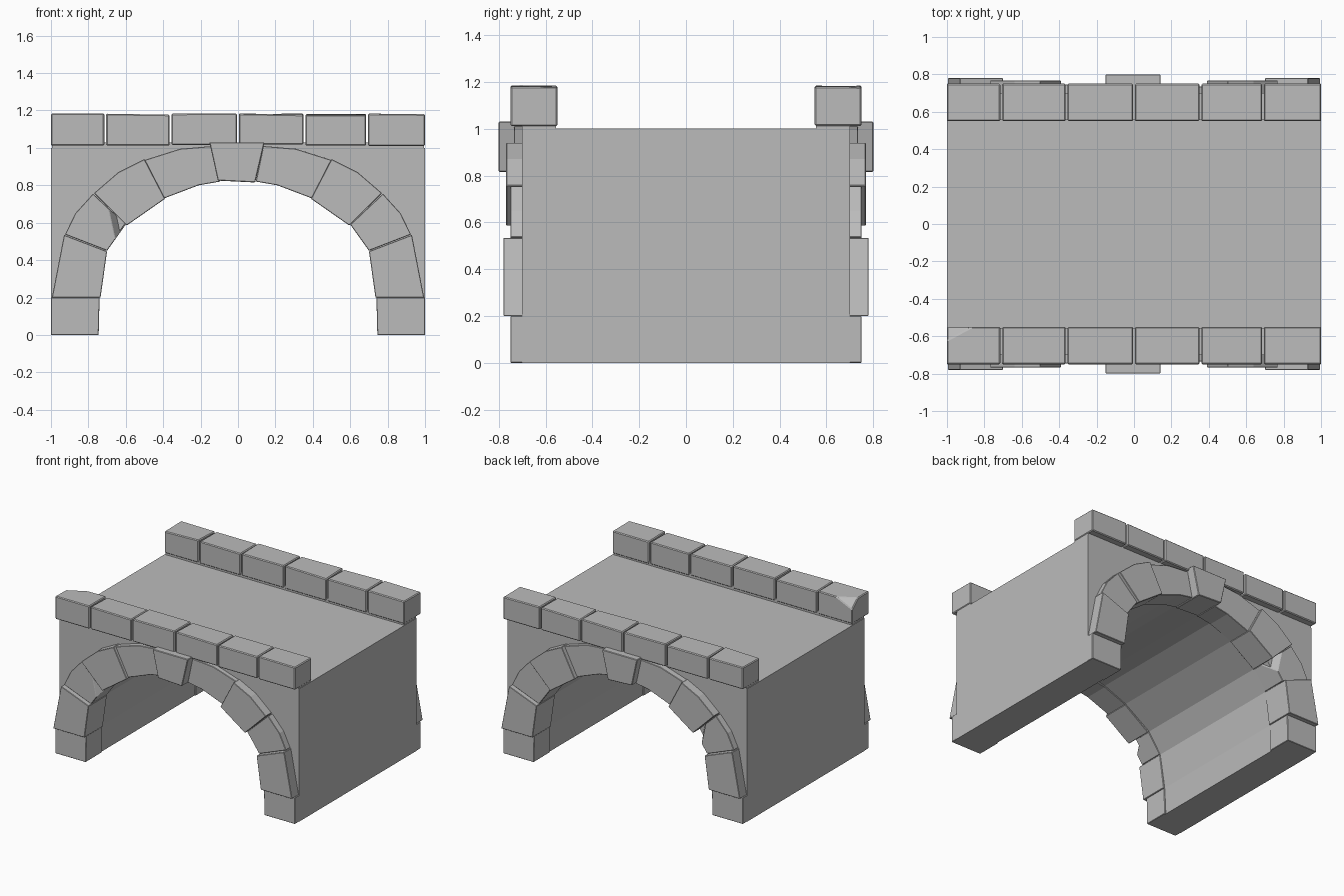
import bpy, bmesh, random
from mathutils import Vector

random.seed(4)
if "Cube" in bpy.data.objects:
    bpy.data.objects.remove(bpy.data.objects["Cube"], do_unlink=True)

GREY = (0.5, 0.5, 0.5, 1)
stone = bpy.data.materials.new("grey_stone")
stone.diffuse_color = GREY
stone.use_nodes = True
stone.node_tree.nodes["Principled BSDF"].inputs["Base Color"].default_value = GREY


def prism(name, profile, y0, y1, bevel=0.0, mirror=False, jitter=0.0, chip=None):
    """Extrude an x-z profile from y0 to y1; chip = three points of a plane, cut away on the given side."""
    bm = bmesh.new()
    face = bm.faces.new([bm.verts.new((x, y0, z)) for x, z in profile])
    ext = bmesh.ops.extrude_face_region(bm, geom=[face])
    new = [v for v in ext["geom"] if isinstance(v, bmesh.types.BMVert)]
    bmesh.ops.translate(bm, verts=new, vec=(0, y1 - y0, 0))
    bmesh.ops.recalc_face_normals(bm, faces=bm.faces)
    if jitter:
        top = max(z for x, z in profile)
        for v in bm.verts:
            if v.co.z > top - 0.001:
                v.co.z -= random.uniform(0, jitter)
    if chip:
        a, b, c, keep = [Vector(p) for p in chip]
        n = (b - a).cross(c - a).normalized()
        if n.dot(keep - a) > 0:
            n = -n
        cut = bmesh.ops.bisect_plane(bm, geom=bm.verts[:] + bm.edges[:] + bm.faces[:],
                                     plane_co=a, plane_no=n, clear_outer=True)
        edges = [e for e in cut["geom_cut"] if isinstance(e, bmesh.types.BMEdge)]
        bmesh.ops.holes_fill(bm, edges=edges)
        bmesh.ops.recalc_face_normals(bm, faces=bm.faces)
    mesh = bpy.data.meshes.new(name)
    bm.to_mesh(mesh)
    bm.free()
    mesh.materials.append(stone)
    ob = bpy.data.objects.new(name, mesh)
    bpy.context.collection.objects.link(ob)
    if bevel:
        mod = ob.modifiers.new("worn_edges", "BEVEL")
        mod.width, mod.segments = bevel, 1
    if mirror:
        mod = ob.modifiers.new("both_faces", "MIRROR")
        mod.use_axis = (False, True, False)
    return ob


# Bridge body with the arched tunnel
half = [(0.755, 0), (0.745, 0.2), (0.705, 0.45), (0.605, 0.595),
        (0.395, 0.735), (0.21, 0.81), (0.1, 0.83)]
tunnel = [(-x, z) for x, z in half] + half[::-1]
prism("bridge_body", [(-1, 1), (-1, 0)] + tunnel + [(1, 0), (1, 1)], -0.7, 0.7)

# Arch stones, drawn for the +x side and repeated on the other
arch = {
    "foot_stone": ([(0.745, 0), (1, 0), (1, 0.2), (0.74, 0.2)], 0.75, 0.75),
    "lower_arch_stone": ([(0.735, 0.2), (0.995, 0.2), (0.93, 0.535), (0.7, 0.447)], 0.78, 0.78),
    "middle_arch_stone": ([(0.7, 0.45), (0.925, 0.537), (0.87, 0.65), (0.775, 0.755), (0.6, 0.59)], 0.75, 0.75),
    "upper_arch_stone": ([(0.595, 0.585), (0.77, 0.758), (0.64, 0.87), (0.5, 0.94), (0.39, 0.728)], 0.768, 0.768),
    "crown_arch_stone": ([(0.395, 0.73), (0.5, 0.935), (0.31, 0.995), (0.135, 1.01), (0.095, 0.82), (0.21, 0.8)],
                         0.735, 0.745),
}
for label, (profile, depth_right, depth_left) in arch.items():
    for side, sx, depth in (("left", 1, depth_right), ("right", -1, depth_left)):
        chip = None
        # One stone has a broken inner corner
        if label == "middle_arch_stone" and sx < 0:
            chip = [(-0.69, -0.75, 0.67), (-0.66, -0.75, 0.53), (-0.6, -0.64, 0.59), (-0.85, -0.6, 0.6)]
        prism(f"{label}_{side}", [(x * sx, z) for x, z in profile], -depth, -0.56,
              0.003, True, chip=chip)
prism("keystone", [(-0.108, 0.825), (0.092, 0.815), (0.142, 1.03), (-0.153, 1.03)],
      -0.8, -0.56, 0.004, True)

# Parapet blocks along both edges, with thin joints
joints = [-1, -0.71, -0.36, 0, 0.355, 0.69, 1]
for side, sy in (("front", -1), ("back", 1)):
    for i, (a, b) in enumerate(zip(joints, joints[1:])):
        a += 0.005 if i else 0
        b -= 0.005 if i < 5 else 0
        chip = None
        # Worn outer end of the front parapet
        if side == "front" and i == 0:
            chip = [(-1, -0.62, 1.18), (-0.87, -0.55, 1.18), (-1, -0.55, 1.12), (-0.8, -0.7, 1.05)]
        base = 1.01 + random.uniform(0, 0.008)
        prism(f"{side}_parapet_block_{i + 1}", [(a, base), (b, base), (b, 1.185), (a, 1.185)],
              sy * 0.55, sy * 0.75, 0.006, jitter=0.01, chip=chip)
    # Mortar bed closing the gap under the blocks
    prism(f"{side}_parapet_bed", [(-0.995, 0.99), (0.995, 0.99), (0.995, 1.03), (-0.995, 1.03)],
          sy * 0.555, sy * 0.7)
